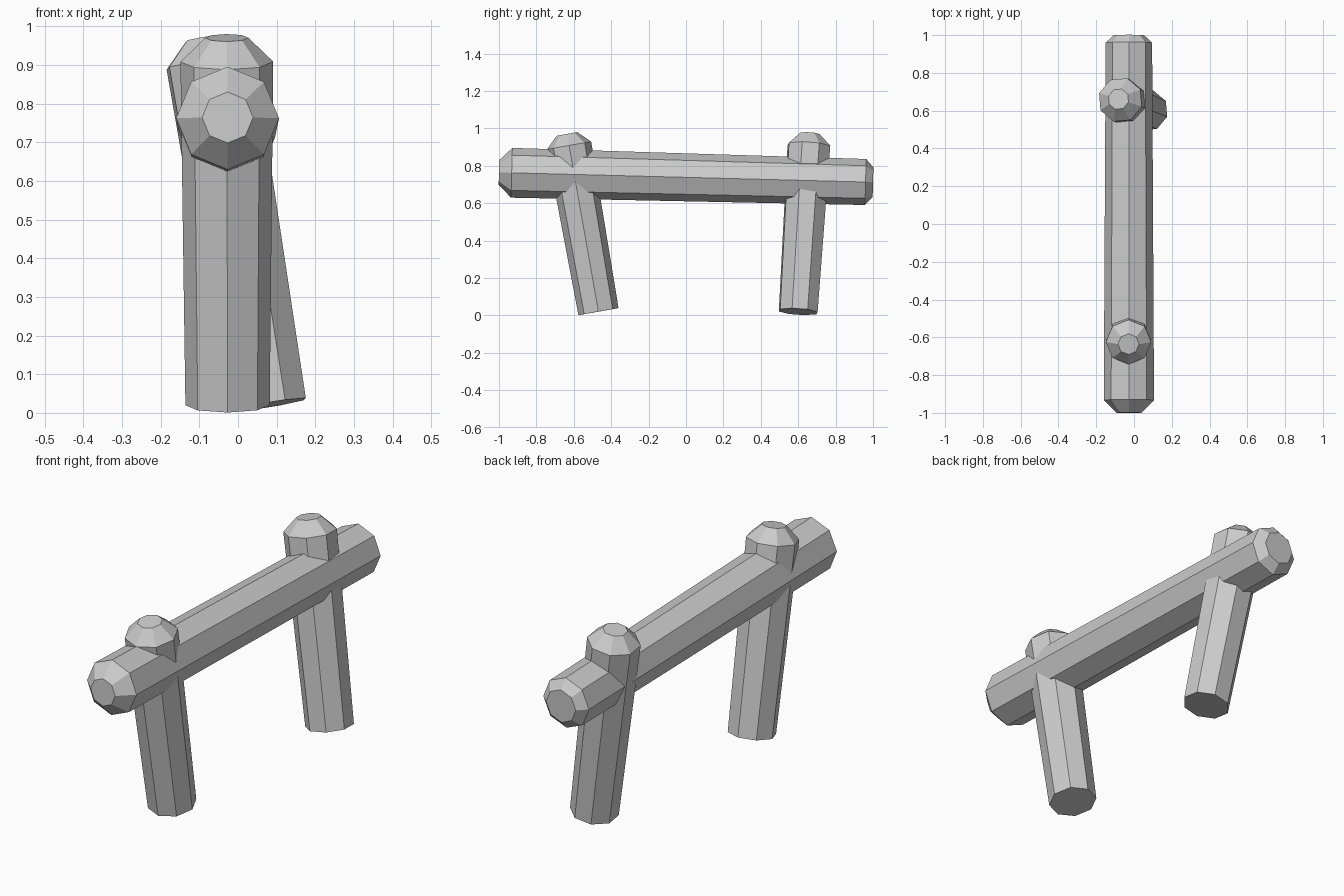
import bpy
import bmesh
import math
from mathutils import Matrix, Vector

SIDES = 8

cube = bpy.data.objects.get("Cube")
if cube:
    bpy.data.objects.remove(cube, do_unlink=True)

grey = bpy.data.materials.new("plain grey")
grey.use_nodes = True
colour = (0.6, 0.6, 0.6, 1)
grey.diffuse_color = colour
grey.node_tree.nodes["Principled BSDF"].inputs["Base Color"].default_value = colour


def tapered_log(name, start, end, rings, spin=0):
    """Octagonal log along start-end; rings are (distance fraction, radius)."""
    start, end = Vector(start), Vector(end)
    axis = end - start
    w = axis.normalized()
    # Keep the corners lined up with the world axes
    u = Vector((1, 0, 0))
    u = (u - w * u.dot(w)).normalized()
    v = w.cross(u)
    bm = bmesh.new()
    loops = []
    for t, r in rings:
        loop = []
        for i in range(SIDES):
            a = math.radians(spin) + math.tau * i / SIDES
            loop.append(bm.verts.new(start + axis * t + (u * math.cos(a) + v * math.sin(a)) * r))
        loops.append(loop)
    for a, b in zip(loops, loops[1:]):
        for i in range(SIDES):
            j = (i + 1) % SIDES
            bm.faces.new((a[i], a[j], b[j], b[i]))
    bm.faces.new(loops[0][::-1])
    bm.faces.new(loops[-1])
    bmesh.ops.recalc_face_normals(bm, faces=bm.faces)
    mesh = bpy.data.meshes.new(name)
    bm.to_mesh(mesh)
    bm.free()
    mesh.materials.append(grey)
    obj = bpy.data.objects.new(name, mesh)
    bpy.context.collection.objects.link(obj)
    return obj


# Long rail with chamfered ends
tapered_log("rail", (-0.027, -1, 0.764), (-0.027, 1, 0.712),
            [(0, 0.066), (0.034, 0.133), (0.98, 0.123), (1, 0.08)])

# Leaning posts with chamfered heads
post_rings = [(0, 0.109), (0.935, 0.12), (1, 0.056)]
tapered_log("front_post", (-0.027, -0.468, 0.02), (-0.029, -0.636, 0.97), post_rings)
tapered_log("back_post", (0.073, 0.6, 0.02), (-0.082, 0.661, 0.97), post_rings, spin=-18)
